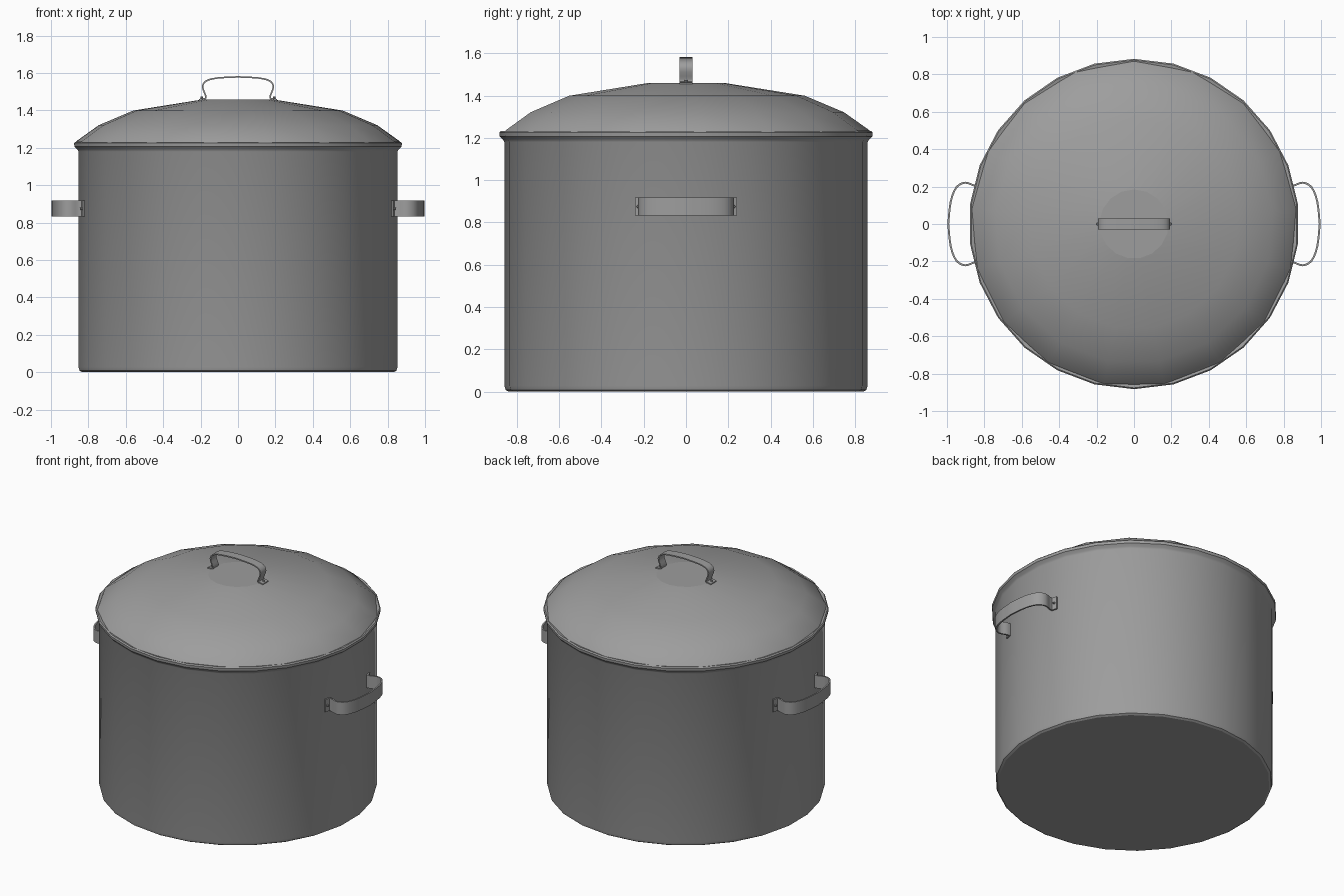
import bpy, bmesh
from math import cos, sin, pi, radians
from mathutils import Vector, Matrix
from mathutils.geometry import interpolate_bezier

if "Cube" in bpy.data.objects:
    bpy.data.objects.remove(bpy.data.objects["Cube"])

# dark grey metal
metal = bpy.data.materials.new("dark_metal")
metal.diffuse_color = (0.34, 0.34, 0.34, 1)
metal.use_nodes = True
metal.node_tree.nodes["Principled BSDF"].inputs["Base Color"].default_value = metal.diffuse_color


def make_object(name, bm, angle=35):
    bmesh.ops.recalc_face_normals(bm, faces=bm.faces)
    mesh = bpy.data.meshes.new(name)
    bm.to_mesh(mesh)
    bm.free()
    mesh.materials.append(metal)
    ob = bpy.data.objects.new(name, mesh)
    bpy.context.collection.objects.link(ob)
    bpy.ops.object.select_all(action='DESELECT')
    ob.select_set(True)
    bpy.context.view_layer.objects.active = ob
    bpy.ops.object.shade_smooth_by_angle(angle=radians(angle))
    return ob


def lathe(name, profile, sides):
    """Spin (radius, z) points, with one vertex on +y; both ends get crisp caps."""
    bm = bmesh.new()
    rings = [[bm.verts.new((r * cos(pi / 2 + 2 * pi * i / sides),
                            r * sin(pi / 2 + 2 * pi * i / sides), z))
              for i in range(sides)] for r, z in profile]
    for a, b in zip(rings, rings[1:]):
        for i in range(sides):
            j = (i + 1) % sides
            bm.faces.new((a[i], a[j], b[j], b[i]))
    bm.faces.new(rings[0])
    bm.faces.new(rings[-1])
    ob = make_object(name, bm)
    for poly in ob.data.polygons:
        if len(poly.vertices) > 4:
            poly.use_smooth = False
            caps = set(poly.edge_keys)
            for edge in ob.data.edges:
                if edge.key in caps:
                    edge.use_edge_sharp = True
    return ob


def smooth_path(points, steps=4):
    """Curve passing through 2D points."""
    p = [Vector((x, y, 0)) for x, y in points]
    out = [p[0]]
    for i in range(len(p) - 1):
        a, b = p[i], p[i + 1]
        before, after = p[max(i - 1, 0)], p[min(i + 2, len(p) - 1)]
        out += interpolate_bezier(a, a + (b - before) / 6, b - (after - a) / 6, b, steps)[1:]
    return [(v.x, v.y) for v in out]


def strap_handle(name, tab, bow, low, high, thickness, matrix):
    """Bent strap: half path in (along, out), mirrored, with flat tabs and rivets."""
    half = [tab] + smooth_path(bow)
    path = half + [(-x, y) for x, y in reversed(half[:-1])]
    bm = bmesh.new()
    rows = [(bm.verts.new((x, low, y)), bm.verts.new((x, high, y))) for x, y in path]
    for a, b in zip(rows, rows[1:]):
        bm.faces.new((a[0], b[0], b[1], a[1]))
    bmesh.ops.recalc_face_normals(bm, faces=bm.faces)
    bmesh.ops.solidify(bm, geom=bm.faces[:], thickness=thickness)
    # rivet heads on the tabs
    for s in (-1, 1):
        x, y = (tab[0] + bow[0][0]) / 2, (tab[1] + bow[0][1]) / 2
        bmesh.ops.create_cone(bm, cap_ends=True, segments=8, radius1=0.008, radius2=0.006,
                              depth=0.014,
                              matrix=Matrix.Translation((s * x, (low + high) / 2, y + 0.003)))
    bm.transform(matrix)
    return make_object(name, bm)


# pot: outer wall, rolled rim, inner wall and floor
lathe("pot_body", [(0.84, 0.0), (0.853, 0.008), (0.859, 0.028), (0.859, 1.18),
                   (0.866, 1.192), (0.881, 1.207), (0.883, 1.225), (0.876, 1.232),
                   (0.858, 1.228), (0.845, 1.19), (0.845, 0.03), (0.82, 0.015)], 26)

# domed lid with a thin underside
lathe("lid", [(0.185, 1.459), (0.562, 1.399), (0.747, 1.321), (0.867, 1.236),
              (0.872, 1.228), (0.855, 1.228), (0.742, 1.31), (0.558, 1.387),
              (0.183, 1.447)], 17)

# lid handle
strap_handle("lid_handle", (0.21, 1.461),
             [(0.177, 1.467), (0.177, 1.478), (0.193, 1.527), (0.172, 1.561),
              (0.11, 1.577), (0, 1.583)], -0.03, 0.03, 0.008, Matrix.Identity(4))

# side handles: along -> y, width -> z, out -> +x or -x
for side, label in ((1, "right"), (-1, "left")):
    turn = Matrix(((0, 0, side, 0), (side, 0, 0, 0), (0, 1, 0, 0), (0, 0, 0, 1)))
    strap_handle(label + "_handle", (0.242, 0.829),
                 [(0.21, 0.838), (0.212, 0.857), (0.226, 0.903), (0.2, 0.953),
                  (0.12, 0.985), (0, 0.998)], 0.832, 0.918, 0.01, turn)
